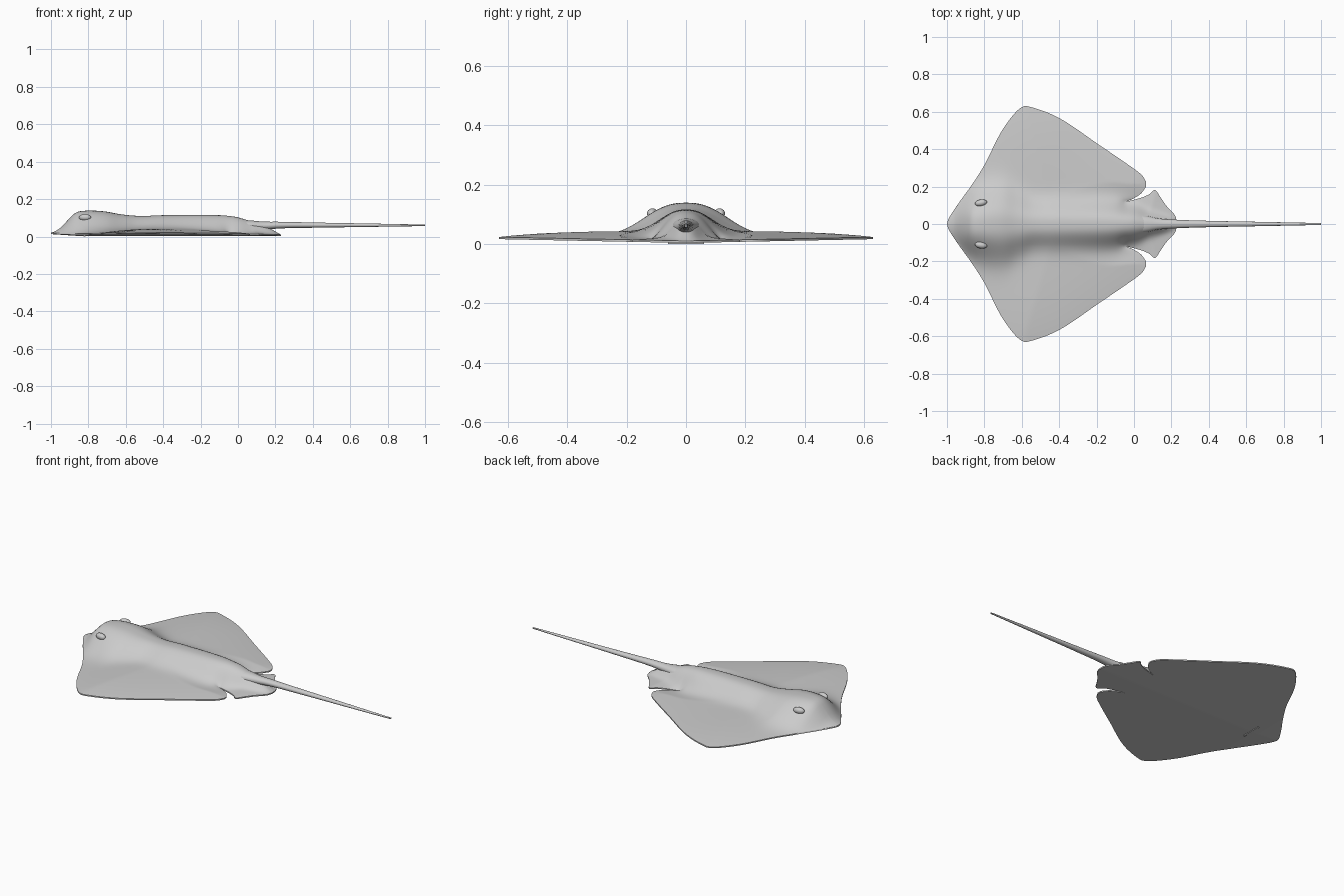
import bpy, bmesh, math
from mathutils import Vector
from mathutils.kdtree import KDTree

if "Cube" in bpy.data.objects:
    bpy.data.objects.remove(bpy.data.objects["Cube"])

skin = bpy.data.materials.new("grey_skin")
skin.diffuse_color = (0.6, 0.6, 0.6, 1)
skin.use_nodes = True
skin.node_tree.nodes["Principled BSDF"].inputs["Base Color"].default_value = skin.diffuse_color


def curve(pts):
    """Smooth interpolation through (x, value) points."""
    n = len(pts)

    def slope(i):
        a, b = pts[max(i - 1, 0)], pts[min(i + 1, n - 1)]
        return (b[1] - a[1]) / (b[0] - a[0])

    def f(x):
        x = min(max(x, pts[0][0]), pts[-1][0])
        i = 0
        while i < n - 2 and x > pts[i + 1][0]:
            i += 1
        (x0, y0), (x1, y1) = pts[i], pts[i + 1]
        w = x1 - x0
        t = (x - x0) / w
        return ((2*t**3 - 3*t*t + 1) * y0 + (t**3 - 2*t*t + t) * w * slope(i)
                + (3*t*t - 2*t**3) * y1 + (t**3 - t*t) * w * slope(i + 1))
    return f


def finish(bm, name, angle=40):
    bmesh.ops.recalc_face_normals(bm, faces=bm.faces)
    me = bpy.data.meshes.new(name)
    bm.to_mesh(me)
    bm.free()
    me.materials.append(skin)
    ob = bpy.data.objects.new(name, me)
    bpy.context.collection.objects.link(ob)
    bpy.ops.object.select_all(action='DESELECT')
    ob.select_set(True)
    bpy.context.view_layer.objects.active = ob
    bpy.ops.object.shade_smooth_by_angle(angle=math.radians(angle))
    return ob


def span(a, b, n):
    return [a + (b - a) * i / n for i in range(n + 1)]


# outlines seen from above
outer = curve([(-1, 0), (-.993, .025), (-.97, .063), (-.93, .122), (-.87, .205), (-.8, .315),
               (-.72, .475), (-.66, .565), (-.61, .618), (-.57, .63), (-.4, .566), (-.185, .422),
               (0, .295), (.045, .258), (.065, .225)])
lobe_in = curve([(-.04, .12), (0, .138), (.04, .165), (.065, .2)])
pelvic = curve([(-.04, .12), (.03, .138), (.08, .158), (.113, .182), (.14, .145), (.175, .095),
                (.22, .045), (.23, .015)])
# spine height and half-width of the central hump
spine = curve([(-1, .023), (-.95, .05), (-.91, .09), (-.87, .127), (-.82, .138), (-.72, .135),
               (-.62, .118), (-.52, .11), (-.4, .114), (-.12, .115), (-.02, .107), (.06, .085),
               (.14, .06), (.23, .018)])
width = curve([(-1, .1), (-.9, .14), (-.8, .165), (-.7, .17), (-.62, .14), (-.54, .112),
               (-.4, .11), (-.1, .105), (0, .085), (.08, .055), (.23, .03)])


def root(x):
    return min(.12, .5 * outer(x))


# body disc with pectoral and pelvic fins: flat grid first, then lifted
bm = bmesh.new()


def patch(xs, lo, hi, n):
    for s in (1, -1):
        rows = [[bm.verts.new((x, s * (lo(x) + (hi(x) - lo(x)) * j / n), 0))
                 for j in range(n + 1)] for x in xs]
        for a, b in zip(rows, rows[1:]):
            for j in range(n):
                bm.faces.new((a[j], b[j], b[j + 1], a[j + 1]))


front = span(-1, -.96, 8) + span(-.96, -.04, 64)[1:]
patch(front, lambda x: 0, root, 14)
patch(front, root, outer, 24)
patch(span(-.04, .065, 12), lobe_in, outer, 24)
patch(span(-.04, .23, 30), lambda x: 0, pelvic, 14)
bmesh.ops.remove_doubles(bm, verts=bm.verts, dist=.0003)
bmesh.ops.dissolve_degenerate(bm, edges=bm.edges, dist=.0001)

rim = [e for e in bm.edges if len(e.link_faces) == 1]
tree = KDTree(len(rim) * 4)
for k, e in enumerate(rim):
    for q in range(4):
        tree.insert(e.verts[0].co.lerp(e.verts[1].co, q / 4), k * 4 + q)
tree.balance()


def heights(x, y):
    d = tree.find(Vector((x, y, 0)))[2]
    low = .003 + .013 * abs(y) / .63 + .010 * max(0, (-.85 - x) / .15)
    wing = low + .007 + .042 * (1 - math.exp(-d / .3))
    bell = math.exp(-(abs(y) / width(x)) ** 2.6)
    edge = 1 - math.exp(-d / .025)
    return low, wing + max(0, spine(x) - wing) * bell * edge


verts, faces = list(bm.verts), list(bm.faces)
under = {}
for v in verts:
    low, top = heights(v.co.x, v.co.y)
    under[v] = bm.verts.new((v.co.x, v.co.y, low))
    v.co.z = top
for f in faces:
    bm.faces.new([under[v] for v in reversed(f.verts)])
for e in rim:
    a, b = e.verts
    bm.faces.new((a, b, under[b], under[a]))
finish(bm, "body_disc", 50)

# tail: tapered tube, (x, half width, half height, centre z)
bm = bmesh.new()
ty = curve([(-.06, .06), (.06, .045), (.13, .03), (.22, .023), (.4, .017), (.7, .011), (1, .005)])
tz = curve([(-.06, .03), (.06, .029), (.13, .023), (.22, .018), (.4, .014), (.7, .009), (1, .004)])
tc = curve([(-.06, .06), (.13, .057), (.22, .061), (.4, .061), (1, .06)])
rings = []
for x in span(-.06, 1, 40):
    rings.append([bm.verts.new((x, ty(x) * math.cos(k * math.tau / 20),
                                tc(x) + tz(x) * math.sin(k * math.tau / 20))) for k in range(20)])
for a, b in zip(rings, rings[1:]):
    for k in range(20):
        bm.faces.new((a[k], a[k - 1], b[k - 1], b[k]))
bm.faces.new(rings[0])
bm.faces.new(rings[-1])
finish(bm, "tail")

# eyes set in the sides of the head
for s, name in ((1, "left_eye"), (-1, "right_eye")):
    bm = bmesh.new()
    bmesh.ops.create_uvsphere(bm, u_segments=24, v_segments=14, radius=1)
    for v in bm.verts:
        c = v.co
        v.co = (-.818 + .032 * c.x, s * (.113 + .018 * c.y + .004 * c.x), .102 + .018 * c.z)
    finish(bm, name)

# mouth slit on the underside
bm = bmesh.new()
bmesh.ops.create_cube(bm, size=1)
for v in bm.verts:
    v.co = (-.82 + .01 * v.co.x, .12 * v.co.y, .004 + .008 * v.co.z)
finish(bm, "mouth")
